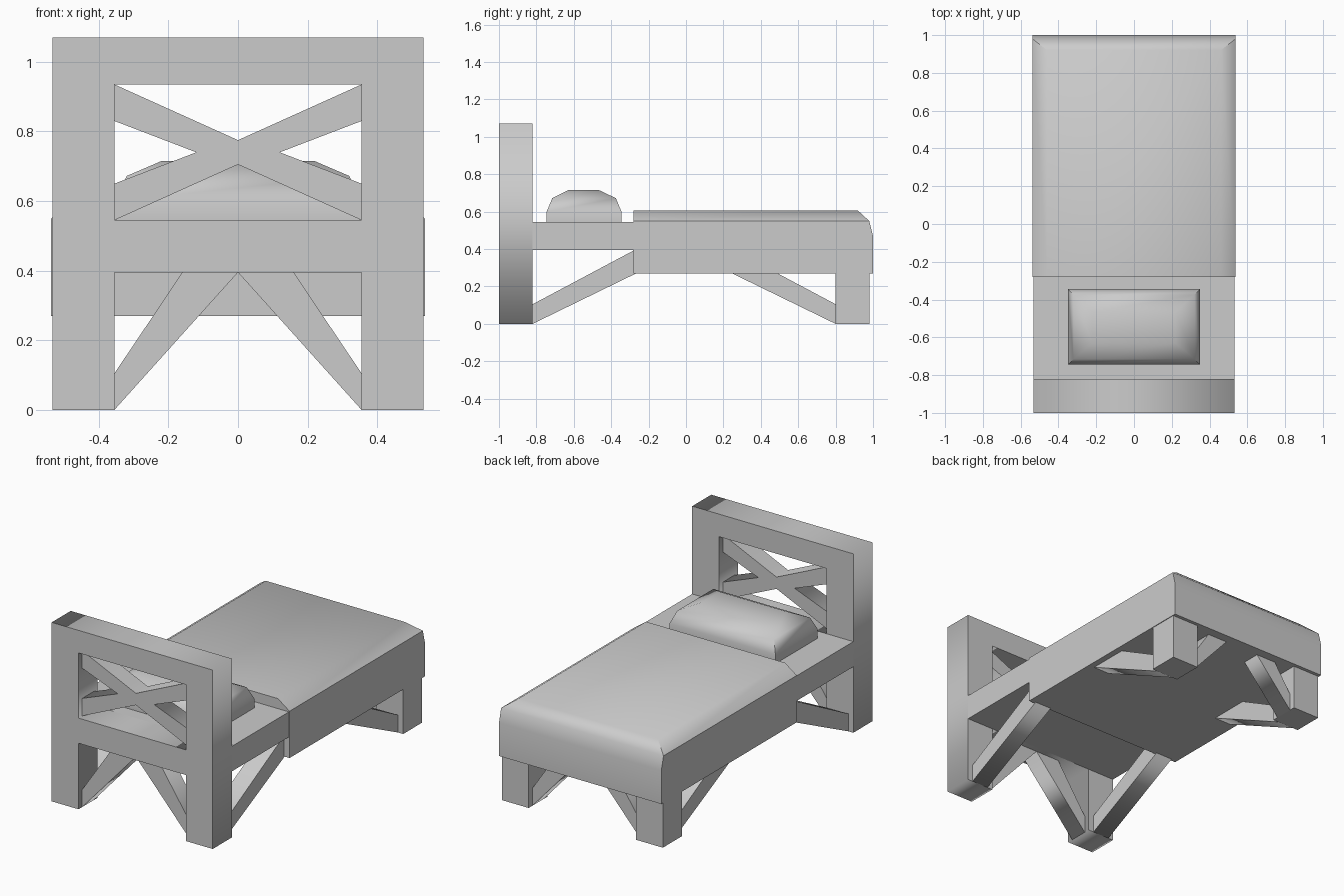
import bpy, bmesh
from math import radians

if "Cube" in bpy.data.objects:
    bpy.data.objects.remove(bpy.data.objects["Cube"])

W, IN = 0.533, 0.355          # outer and inner half-widths of the posts
RAIL_Z, BED_Z = 0.395, 0.545  # underside and top of the bed frame


def profile(name, outlines, depth, loc, along_y=False):
    """Extrude closed outlines (holes allowed) drawn in XZ, or in YZ if along_y."""
    cu = bpy.data.curves.new(name, 'CURVE')
    cu.dimensions = '2D'
    cu.fill_mode = 'BOTH'
    cu.extrude = depth / 2
    for pts in outlines:
        sp = cu.splines.new('POLY')
        sp.points.add(len(pts) - 1)
        for p, (a, b) in zip(sp.points, pts):
            p.co = (a, b, 0, 1)
        sp.use_cyclic_u = True
    ob = bpy.data.objects.new(name, cu)
    bpy.context.collection.objects.link(ob)
    ob.location = loc
    ob.rotation_euler = (radians(90), 0, radians(90) if along_y else 0)
    bpy.ops.object.select_all(action='DESELECT')
    bpy.context.view_layer.objects.active = ob
    ob.select_set(True)
    bpy.ops.object.convert(target='MESH')
    ob = bpy.context.object
    bm = bmesh.new()
    bm.from_mesh(ob.data)
    bmesh.ops.remove_doubles(bm, verts=bm.verts, dist=1e-4)
    bmesh.ops.recalc_face_normals(bm, faces=bm.faces)
    bm.to_mesh(ob.data)
    bm.free()
    return ob


def box(name, x0, x1, y0, y1, z0, z1):
    return stack(name, [(x0, x1, y0, y1, z0), (x0, x1, y0, y1, z1)])


def stack(name, levels, smooth=False):
    """Loft rectangles (x0, x1, y0, y1, z) from bottom to top and cap the ends."""
    bm = bmesh.new()
    rings = [[bm.verts.new((x, y, z)) for x, y in
              ((x0, y0), (x1, y0), (x1, y1), (x0, y1))] for x0, x1, y0, y1, z in levels]
    for a, b in zip(rings, rings[1:]):
        for i in range(4):
            j = (i + 1) % 4
            bm.faces.new((a[i], a[j], b[j], b[i]))
    bm.faces.new(rings[0][::-1])
    bm.faces.new(rings[-1])
    bmesh.ops.recalc_face_normals(bm, faces=bm.faces)
    me = bpy.data.meshes.new(name)
    bm.to_mesh(me)
    bm.free()
    ob = bpy.data.objects.new(name, me)
    bpy.context.collection.objects.link(ob)
    if smooth:
        bpy.ops.object.select_all(action='DESELECT')
        bpy.context.view_layer.objects.active = ob
        ob.select_set(True)
        bpy.ops.object.shade_smooth_by_angle(angle=radians(45))
    return ob


# Headboard frame with its window
profile("headboard", [
    [(-W, 0), (-IN, 0), (-IN, RAIL_Z), (IN, RAIL_Z), (IN, 0), (W, 0), (W, 1.07), (-W, 1.07)],
    [(-IN, BED_Z), (IN, BED_Z), (IN, 0.935), (-IN, 0.935)],
], 0.18, (0, -0.91, 0))

# Crossed slats in the window
profile("headboard_cross", [[
    (-IN, 0.935), (0, 0.775), (IN, 0.935), (IN, 0.83), (0.12, 0.74), (IN, 0.65),
    (IN, BED_Z), (0, 0.705), (-IN, BED_Z), (-IN, 0.65), (-0.12, 0.74), (-IN, 0.83)]],
    0.11, (0, -0.91, 0))

# Bed frame and foot legs
box("bed_frame", -W, W, -0.82, 0.98, RAIL_Z, BED_Z)
for s, side in ((-1, "left"), (1, "right")):
    xa, xb = sorted((s * IN, s * W))
    box(f"foot_leg_{side}", xa, xb, 0.80, 0.98, 0, RAIL_Z)

    # Diagonal braces across the width, at head and foot
    for y, end in ((-0.91, "head"), (0.89, "foot")):
        profile(f"{end}_brace_{side}", [[
            (s * IN, 0), (s * IN, 0.105), (s * 0.16, RAIL_Z), (0, RAIL_Z)]],
            0.11, (0, y, 0))

    # Diagonal braces along the length, mirrored about the bed's middle
    for t, end in ((-1, "head"), (1, "foot")):
        profile(f"side_brace_{end}_{side}", [[
            (t * 0.81, 0), (t * 0.81, 0.105), (t * 0.265, RAIL_Z), (0, RAIL_Z)]],
            0.11, (s * 0.445, -0.01, 0), along_y=True)

# Blanket with sloped sides and rounded foot end
B = 0.537
stack("blanket", [
    (-B, B, -0.28, 1.0, 0.27),
    (-B, B, -0.28, 1.0, 0.47),
    (-B, B, -0.28, 0.98, 0.55),
    (-0.46, 0.46, -0.28, 0.92, 0.605),
], smooth=True)

# Pillow
stack("pillow", [
    (-0.35, 0.35, -0.745, -0.345, BED_Z),
    (-0.35, 0.35, -0.745, -0.345, 0.60),
    (-0.32, 0.32, -0.715, -0.375, 0.672),
    (-0.22, 0.22, -0.63, -0.465, 0.715),
], smooth=True)
